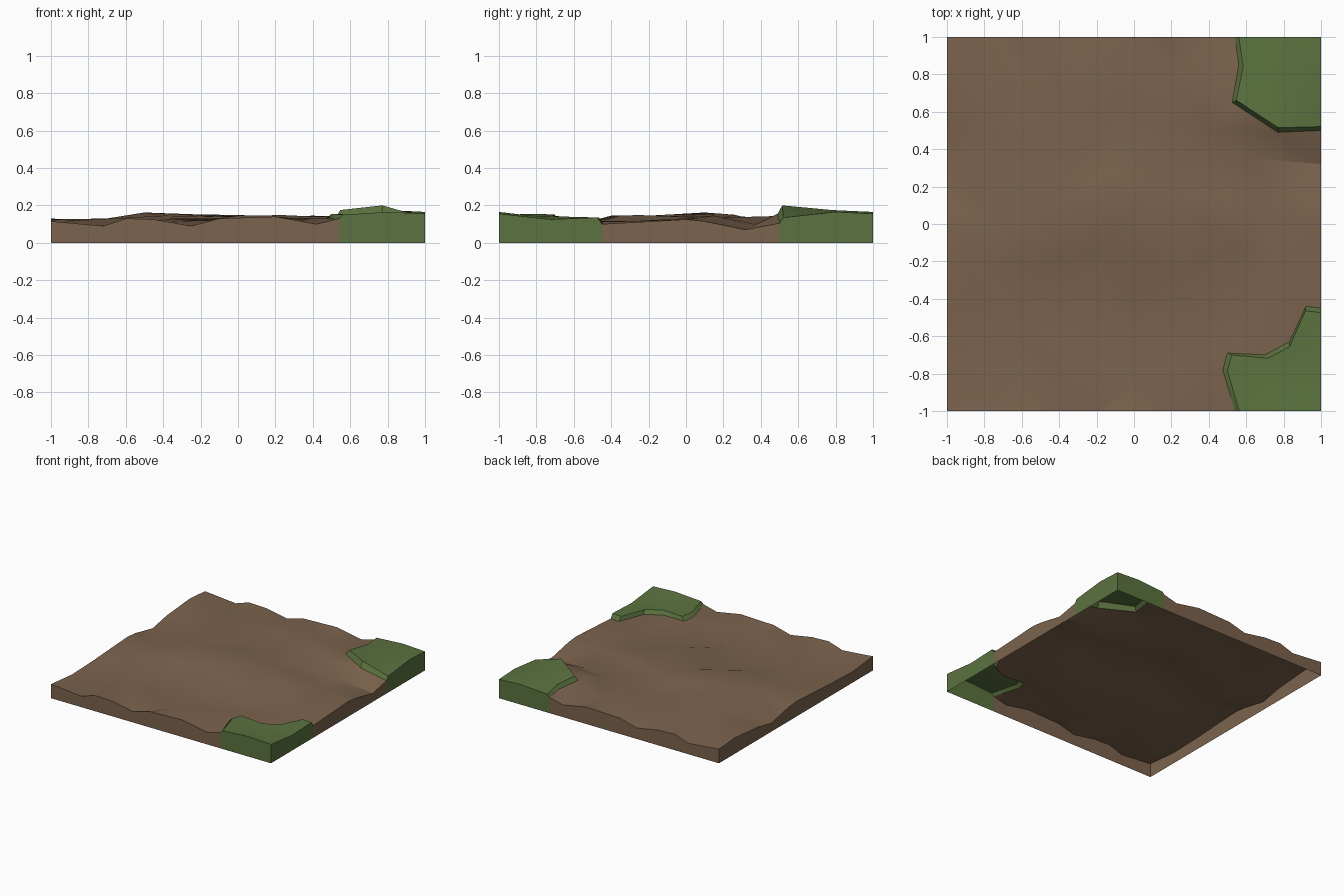
import bpy, bmesh
from mathutils import Vector
from mathutils.geometry import delaunay_2d_cdt

if "Cube" in bpy.data.objects:
    bpy.data.objects.remove(bpy.data.objects["Cube"])


def material(name, rgb):
    m = bpy.data.materials.new(name)
    m.diffuse_color = (*rgb, 1)
    m.use_nodes = True
    m.node_tree.nodes["Principled BSDF"].inputs["Base Color"].default_value = m.diffuse_color
    return m


def on_border(a, b):
    return any(abs(abs(a[i]) - 1) < 1e-4 and abs(a[i] - b[i]) < 1e-4 for i in (0, 1))


def sheet(name, loop, inner, mat, lip=()):
    """Triangulated surface in a loop, walls down to z=0 on tile borders, optional cliff lip."""
    pts = list(loop) + list(inner)
    n = len(loop)
    res = delaunay_2d_cdt([Vector(p[:2]) for p in pts],
                          [(i, (i + 1) % n) for i in range(n)], [], 1, 1e-5)
    bm = bmesh.new()
    vs = [bm.verts.new((c.x, c.y, pts[o[0]][2] if o else 0.12))
          for c, o in zip(res[0], res[3])]
    where = {o[0]: v for v, o in zip(vs, res[3]) if o}
    tops = [bm.faces.new([vs[i] for i in f]) for f in res[2]]
    foot = {}

    def down(v):
        if v not in foot:
            foot[v] = bm.verts.new((v.co.x, v.co.y, 0))
        return foot[v]

    # border walls
    for i in range(n):
        a, b = where[i], where[(i + 1) % n]
        if on_border(a.co, b.co):
            bm.faces.new((a, down(a), down(b), b))
    # sloping cliff around the inner edge of a raised patch
    if lip:
        low = [bm.verts.new(p) for p in lip]
        for i in range(len(low) - 1):
            bm.faces.new((where[i], low[i], low[i + 1], where[i + 1]))
        for i in (0, len(low) - 1):
            bm.faces.new((where[i], low[i], down(low[i]), down(where[i])))
    bmesh.ops.recalc_face_normals(bm, faces=bm.faces)
    if sum(f.normal.z for f in tops) < 0:
        bmesh.ops.reverse_faces(bm, faces=bm.faces)
    me = bpy.data.meshes.new(name)
    bm.to_mesh(me)
    bm.free()
    me.materials.append(mat)
    ob = bpy.data.objects.new(name, me)
    bpy.context.collection.objects.link(ob)
    bpy.ops.object.select_all(action='DESELECT')
    ob.select_set(True)
    bpy.context.view_layer.objects.active = ob
    bpy.ops.object.shade_smooth_by_angle(angle=0.6)


def patch(name, line, border, inner, centre, mat):
    """Raised patch: its line rows are x, y, ground height, top height."""
    top = []
    for x, y, _, z in line:
        d = (Vector(centre) - Vector((x, y))).normalized() * 0.025
        top.append((x if abs(x) == 1 else x + d.x, y if abs(y) == 1 else y + d.y, z))
    sheet(name, top + border, inner, mat, [p[:3] for p in line])


soil = material("soil", (0.2, 0.125, 0.075))
grass = material("grass", (0.105, 0.17, 0.05))

# tile edge profiles, repeated on opposite sides
edge_x = [(-1, .115), (-.72, .09), (-.6, .13), (-.45, .125), (-.25, .09),
          (-.1, .13), (.2, .14), (.42, .10)]
edge_y = [(-.72, .09), (-.45, .10), (0, .125), (.1, .115), (.32, .07), (.5, .105), (.8, .13)]

# grass outlines
south = [(.54, -1, .13, .15), (.475, -.78, .13, .155), (.5, -.69, .12, .15),
         (.7, -.7, .115, .145), (.83, -.63, .11, .14), (.92, -.44, .10, .135),
         (1, -.45, .10, .135)]
north = [(1, .5, .105, .135), (.77, .49, .155, .20), (.525, .65, .14, .175),
         (.56, .85, .135, .16), (.54, 1, .13, .15)]

# dune crests and hollows
dunes = [(-.85, .75, .12), (-.6, .75, .115), (-.6, .45, .125), (-.4, .64, .15),
         (-.1, .62, .15), (.15, .55, .145), (.2, .8, .125), (.45, .5, .14),
         (-.3, .4, .115), (0, .37, .105), (.4, .37, .10), (.65, .35, .09),
         (-.7, 0, .13), (-.5, .1, .162), (-.17, .26, .15), (.1, .2, .135),
         (.4, .15, .145), (-.4, -.2, .145), (-.1, -.02, .14), (-.1, -.13, .11),
         (-.3, -.32, .105), (-.65, -.5, .095), (0, -.4, .145), (.24, -.25, .148),
         (.42, -.03, .14), (.7, .08, .135), (0, -.55, .105), (.3, -.4, .105),
         (.55, -.12, .105), (.75, -.3, .115), (.3, -.7, .13), (-.35, -.65, .13),
         (-.4, -.85, .11), (0, -.85, .13), (-.85, -.4, .10), (-.85, -.2, .12)]

ground_loop = ([(x, -1, z) for x, z in edge_x] + [p[:3] for p in south]
               + [(1, y, z) for y, z in edge_y if -.4 < y < .49]
               + [p[:3] for p in north]
               + [(x, 1, z) for x, z in reversed(edge_x)]
               + [(-1, y, z) for y, z in reversed(edge_y)])
sheet("dirt_ground", ground_loop, dunes, soil)

patch("front_grass", south, [(1, -.72, .125), (1, -1, .155), (.8, -1, .165)],
      [(.75, -.83, .145)], (.85, -.85), grass)
patch("back_grass", north, [(.8, 1, .165), (1, 1, .155), (1, .8, .165)],
      [(.8, .78, .175)], (.8, .8), grass)
